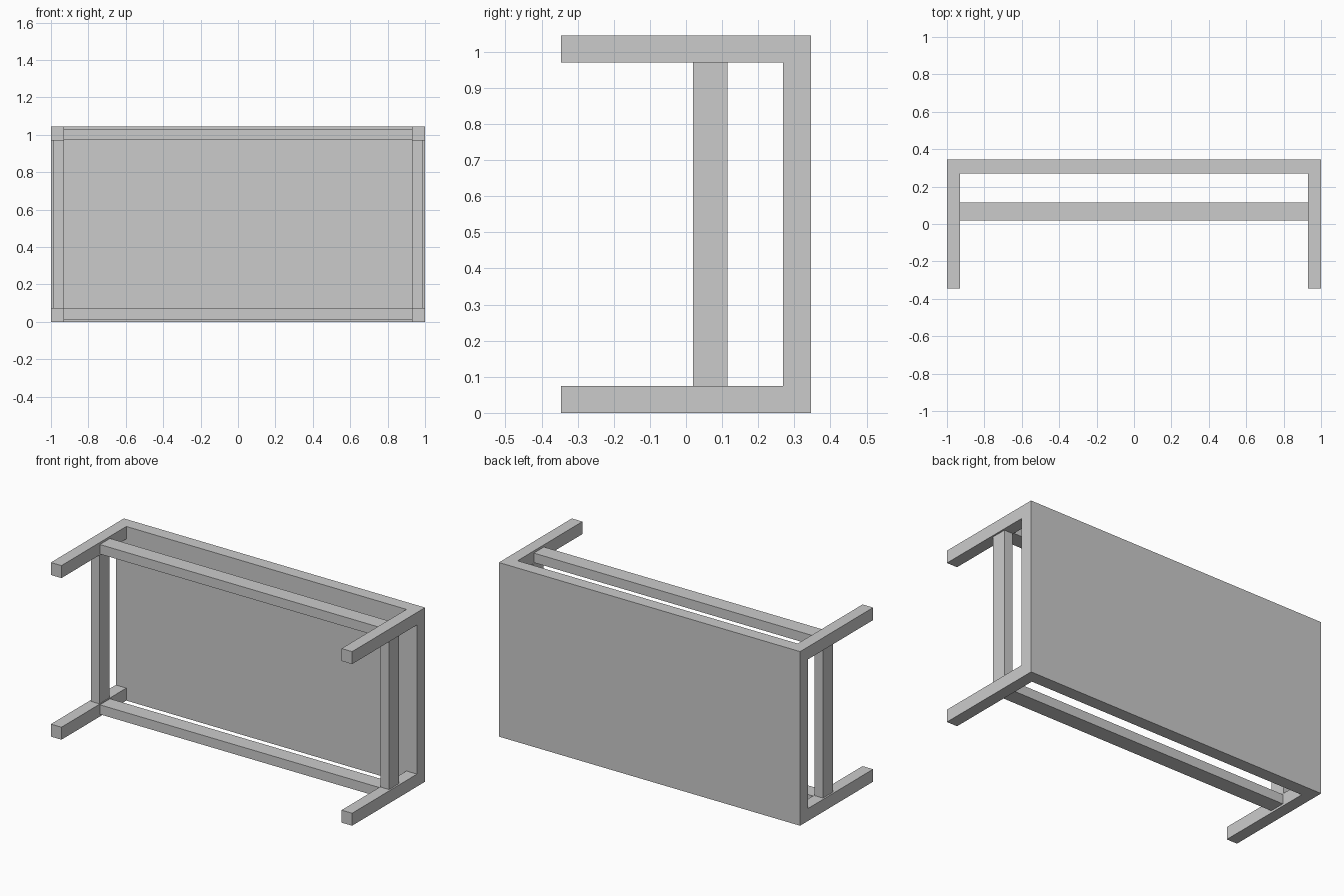
import bpy

if "Cube" in bpy.data.objects:
    bpy.data.objects.remove(bpy.data.objects["Cube"])

W, D, H = 1.0, 0.346, 1.045   # half width, half depth, full height
T = 0.075                     # slab thickness and leg height
LEG_W = 0.07                  # leg width along x
RAIL_Y = (0.019, 0.115)       # rail span between legs


def box(name, x, y, z):
    """Box from (min, max) spans on each axis."""
    bpy.ops.mesh.primitive_cube_add(
        size=1, location=[(s[0] + s[1]) / 2 for s in (x, y, z)])
    ob = bpy.context.object
    ob.name = name
    ob.scale = [s[1] - s[0] for s in (x, y, z)]
    bpy.ops.object.transform_apply(location=False, rotation=False, scale=True)
    return ob


def span(a, b, flip, total=0.0):
    """Span a..b, or its mirror image about total / 2."""
    return (total - b, total - a) if flip else (a, b)


# Table top standing upright at the back
box("table_top", (-W, W), (D - T - 0.002, D), (0, H))

# Four legs reaching forward from the corners
for right in (False, True):
    for upper in (False, True):
        box(f"{'right' if right else 'left'}_{'upper' if upper else 'lower'}_leg",
            span(-W, -W + LEG_W, right), (-D, D - T - 0.002), span(0, T, upper, H))

# Long rails, slightly inset from the outer leg faces
for upper in (False, True):
    box("upper_long_rail" if upper else "lower_long_rail",
        (-W + LEG_W, W - LEG_W), RAIL_Y, span(0.013, 0.07, upper, H))

# Short rails joining lower and upper legs
for right in (False, True):
    box("right_short_rail" if right else "left_short_rail",
        span(-W + 0.01, -W + 0.066, right), RAIL_Y, (T, H - T))
